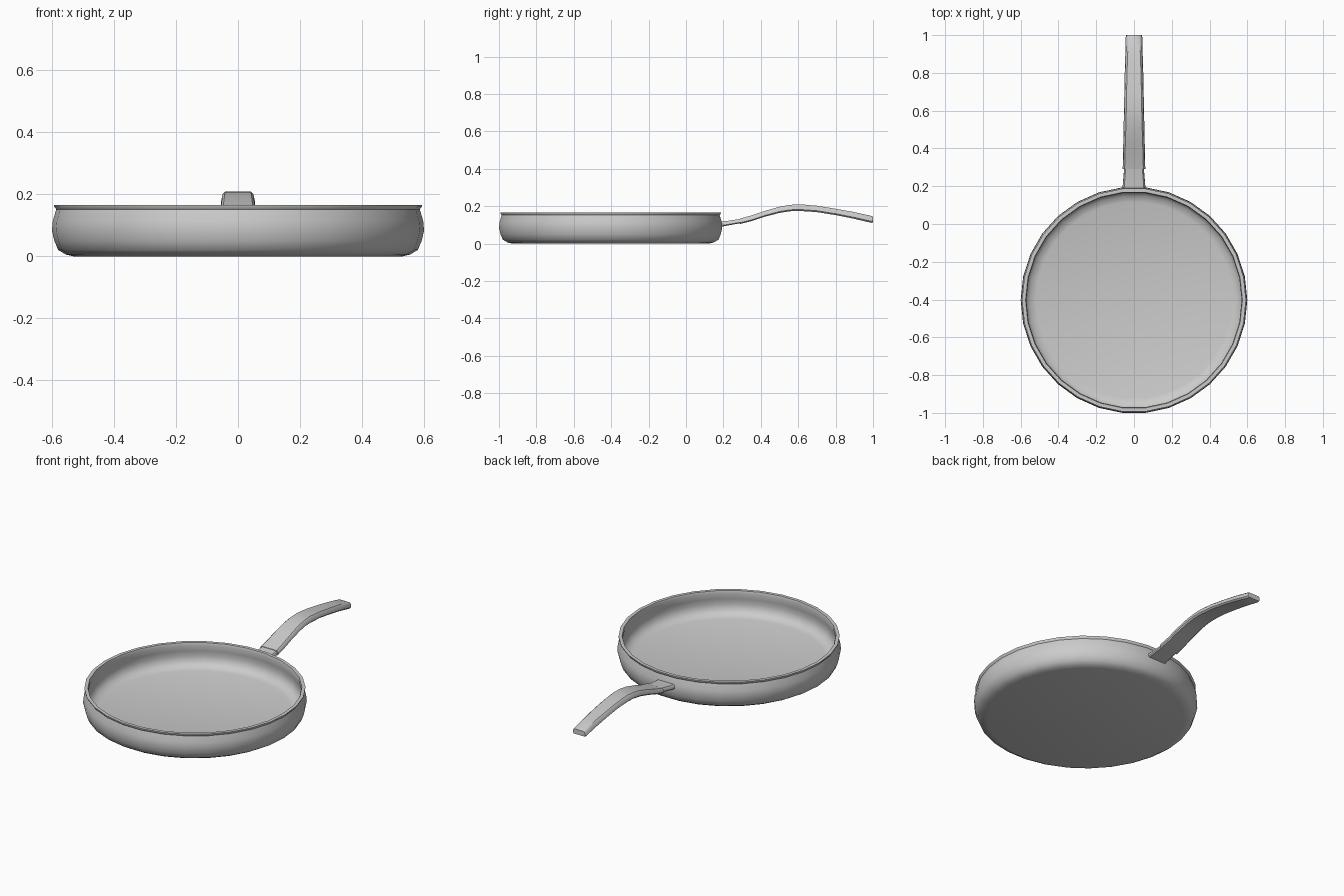
import bpy, bmesh, math

if "Cube" in bpy.data.objects:
    bpy.data.objects.remove(bpy.data.objects["Cube"])

SIDES = 30
CENTRE_Y = -0.403


def finish(name, bm, angle=40):
    bmesh.ops.recalc_face_normals(bm, faces=bm.faces)
    mesh = bpy.data.meshes.new(name)
    bm.to_mesh(mesh)
    bm.free()
    obj = bpy.data.objects.new(name, mesh)
    bpy.context.collection.objects.link(obj)
    bpy.ops.object.select_all(action='DESELECT')
    obj.select_set(True)
    bpy.context.view_layer.objects.active = obj
    bpy.ops.object.shade_smooth_by_angle(angle=math.radians(angle))
    return obj


def loft(name, rings):
    """Skin a list of equal-sized closed rings and cap both ends."""
    bm = bmesh.new()
    loops = [[bm.verts.new(p) for p in ring] for ring in rings]
    n = len(loops[0])
    for a, b in zip(loops, loops[1:]):
        for i in range(n):
            j = (i + 1) % n
            bm.faces.new((a[i], a[j], b[j], b[i]))
    bm.faces.new(loops[0])
    bm.faces.new(loops[-1])
    return finish(name, bm)


def circle(r, z):
    return [(r * math.cos(2 * math.pi * i / SIDES),
             CENTRE_Y + r * math.sin(2 * math.pi * i / SIDES), z)
            for i in range(SIDES)]


def section(y, bottom, top, w):
    # chamfered bar section, slightly narrower on top
    c = (top - bottom) * 0.22
    half = [(w - c, bottom), (w, bottom + c), (w - c * 0.5, top - c), (w - 1.6 * c, top)]
    return [(x, y, z) for x, z in half] + [(-x, y, z) for x, z in reversed(half)]


# Pan: outer wall from base up, over the rim, down to the inside floor
profile = [(0.53, 0.0), (0.555, 0.006), (0.58, 0.021), (0.592, 0.05),
           (0.60, 0.083), (0.597, 0.115), (0.586, 0.152), (0.593, 0.161),
           (0.593, 0.166), (0.574, 0.166), (0.570, 0.152), (0.578, 0.115),
           (0.581, 0.083), (0.574, 0.055), (0.555, 0.034), (0.52, 0.024)]
loft("pan", [circle(r, z) for r, z in profile])

# Bracket joining the pan wall to the handle
loft("handle_bracket", [section(0.18, 0.088, 0.118, 0.061),
                        section(0.215, 0.095, 0.120, 0.059),
                        section(0.32, 0.114, 0.136, 0.050)])

# Curved, tapering handle: y, bottom z, top z, half width
stations = [(0.29, 0.105, 0.134, 0.060), (0.35, 0.120, 0.150, 0.058),
            (0.42, 0.143, 0.174, 0.057), (0.50, 0.164, 0.197, 0.055),
            (0.56, 0.173, 0.207, 0.054), (0.61, 0.174, 0.210, 0.053),
            (0.70, 0.168, 0.202, 0.051), (0.80, 0.152, 0.186, 0.049),
            (0.90, 0.132, 0.168, 0.046), (0.99, 0.111, 0.148, 0.044),
            (1.00, 0.114, 0.143, 0.041)]
loft("handle", [section(*s) for s in stations])
